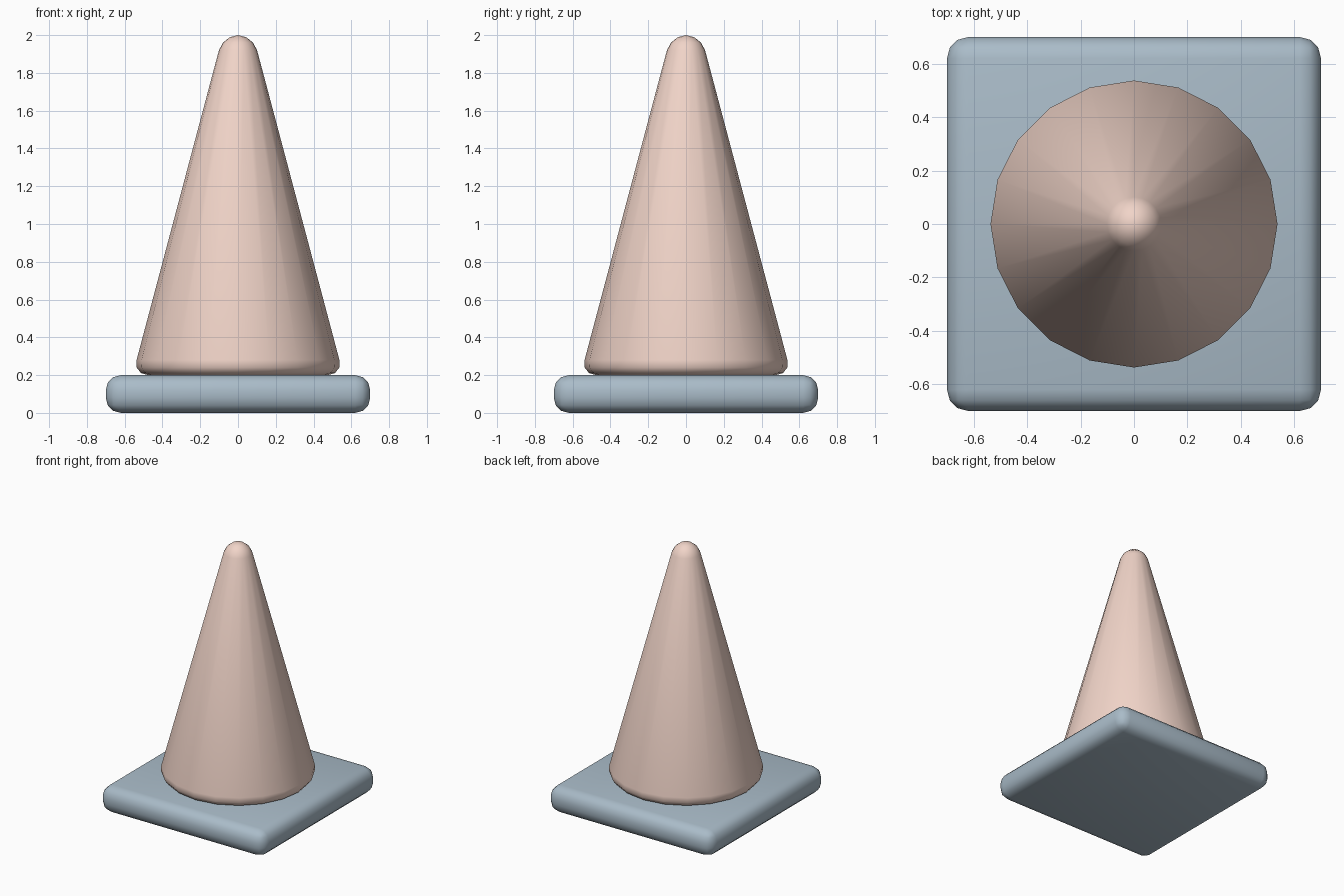
import bpy, bmesh
from math import sin, cos, pi, radians

if "Cube" in bpy.data.objects:
    bpy.data.objects.remove(bpy.data.objects["Cube"])

SIDES = 20


def finish(name, bm, color):
    bmesh.ops.recalc_face_normals(bm, faces=bm.faces)
    mesh = bpy.data.meshes.new(name)
    bm.to_mesh(mesh)
    bm.free()
    obj = bpy.data.objects.new(name, mesh)
    bpy.context.collection.objects.link(obj)
    mat = bpy.data.materials.new(name + "_color")
    mat.diffuse_color = color
    mat.use_nodes = True
    mat.node_tree.nodes["Principled BSDF"].inputs["Base Color"].default_value = mat.diffuse_color
    mesh.materials.append(mat)
    bpy.ops.object.select_all(action='DESELECT')
    obj.select_set(True)
    bpy.context.view_layer.objects.active = obj
    bpy.ops.object.shade_smooth_by_angle(angle=radians(40))
    return obj


def rounded_corner(start, corner, end, segments=3):
    """Profile points easing from start to end around a corner."""
    points = []
    for i in range(segments + 1):
        t = i / segments * pi / 2
        points.append([c + (s - c) * (1 - sin(t)) + (e - c) * (1 - cos(t))
                       for s, c, e in zip(start, corner, end)])
    return points


# Square base slab with rounded edges
bm = bmesh.new()
bmesh.ops.create_cube(bm, size=1)
for v in bm.verts:
    v.co = (v.co.x * 1.4, v.co.y * 1.4, v.co.z * 0.2 + 0.1)
bmesh.ops.bevel(bm, geom=bm.edges[:], offset=0.08, segments=3,
                profile=0.5, affect='EDGES')
finish("base", bm, (0.40, 0.50, 0.58, 1))

# Tapered cone body, rounded at foot and tip
profile = rounded_corner((0.475, 0.2), (0.558, 0.2), (0.537, 0.28))
profile += rounded_corner((0.101, 1.92), (0.08, 2.0), (0, 2.0))[:-1]
bm = bmesh.new()
rings = [[bm.verts.new((r * cos(2 * pi * k / SIDES), r * sin(2 * pi * k / SIDES), z))
          for k in range(SIDES)] for r, z in profile]
tip = bm.verts.new((0, 0, 2))
bm.faces.new(rings[0])
for low, high in zip(rings, rings[1:]):
    for k in range(SIDES):
        n = (k + 1) % SIDES
        bm.faces.new((low[k], low[n], high[n], high[k]))
for k in range(SIDES):
    bm.faces.new((rings[-1][k], rings[-1][(k + 1) % SIDES], tip))
finish("cone", bm, (0.88, 0.66, 0.58, 1))
